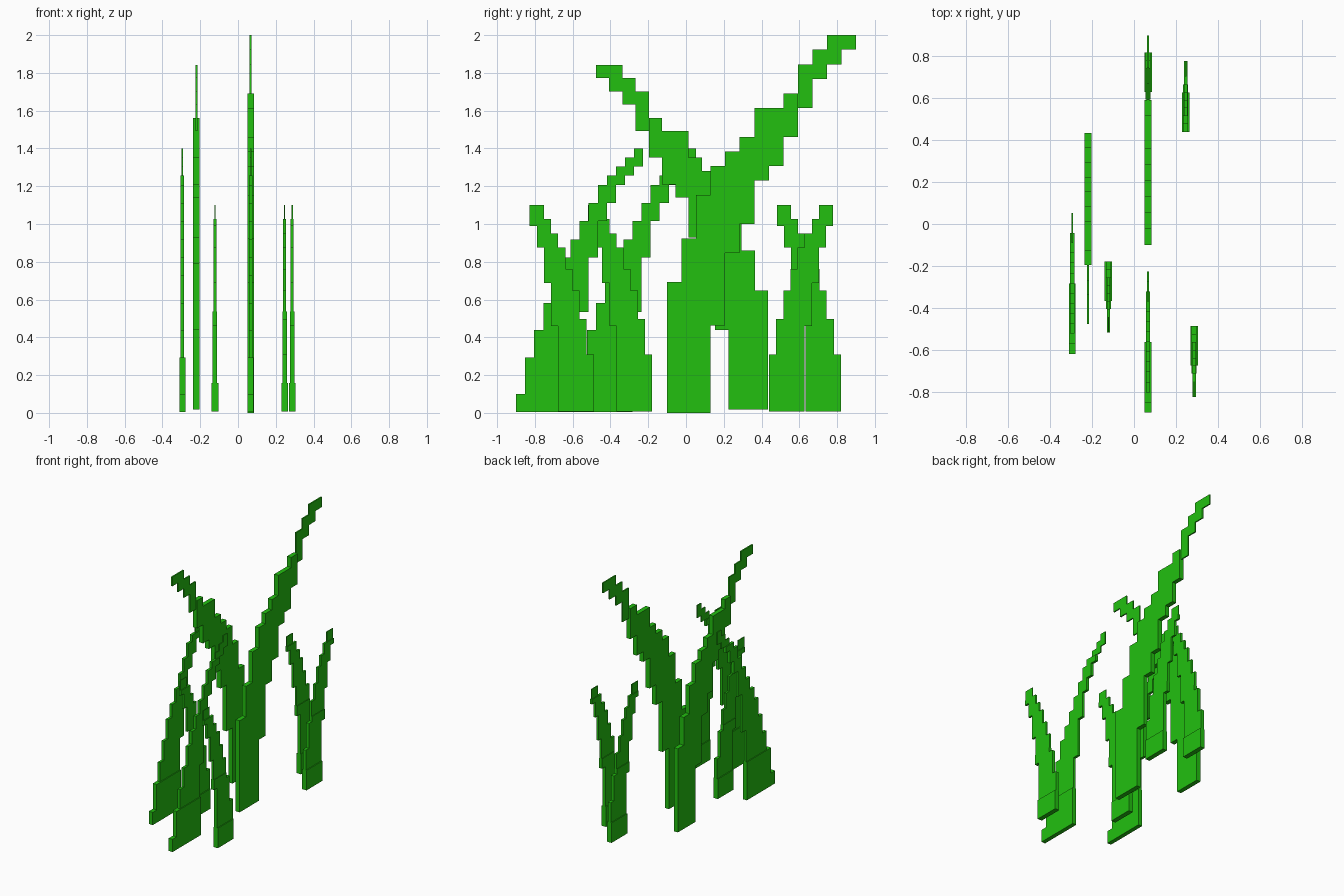
import bpy
import bmesh

cube = bpy.data.objects.get("Cube")
if cube:
    bpy.data.objects.remove(cube, do_unlink=True)

green = bpy.data.materials.new("grass_green")
green.use_nodes = True
colour = (0.016, 0.53, 0.005, 1)
green.diffuse_color = colour
green.node_tree.nodes["Principled BSDF"].inputs["Base Color"].default_value = colour

# Stepped edges as {column: row where that step ends}
# Tiers as (first row, end row, half thickness, last column)
LARGE = dict(
    left={0: 9, 1: 12, 2: 15, 3: 17, 4: 18, 5: 19, 6: 21, 8: 22, 9: 24, 10: 25, 11: 26},
    right={3: 6, 4: 11, 5: 13, 6: 16, 7: 17, 8: 19, 9: 21, 10: 23, 11: 24, 12: 25, 13: 26},
    tiers=[(0, 22, 0.017, 9), (21, 26, 0.005, 13)])
MEDIUM = dict(
    left={0: 2, 1: 6, 2: 9, 3: 12, 4: 15, 5: 17, 6: 19, 7: 21, 8: 23, 9: 25,
          10: 26, 11: 27, 12: 28, 13: 29},
    right={7: 11, 8: 17, 9: 21, 10: 23, 11: 25, 12: 26, 13: 27, 14: 29},
    tiers=[(0, 6, 0.016, 14), (6, 26, 0.01, 14), (26, 29, 0.004, 14)])
SMALL = dict(
    left={0: 8, 1: 13, 2: 17, 3: 20, 4: 23, 5: 25, 6: 27, 7: 29},
    right={5: 12, 6: 18, 7: 23, 8: 26, 9: 29},
    tiers=[(0, 4, 0.018, 9), (4, 14, 0.012, 9), (14, 27, 0.008, 9), (27, 29, 0.003, 9)])


def edge_points(steps, low, high, limit):
    """Staircase corners of one edge between two rows."""
    points, start = [], 0
    for column, end in steps.items():
        a, b = max(start, low), min(end, high)
        if a < b:
            points += [(min(column, limit), a), (min(column, limit), b)]
        start = end
    return list(dict.fromkeys(points))


def blade(name, shape, x, y, z, cell, lean):
    """Flat stepped blade; y is the back of its base, lean its direction."""
    bm = bmesh.new()
    for low, high, half, limit in shape["tiers"]:
        outline = edge_points(shape["right"], low, high, limit)
        outline += reversed(edge_points(shape["left"], low, high, limit))
        verts = [bm.verts.new((x - half, y + lean * c * cell, z + r * cell))
                 for c, r in outline]
        face = bm.faces.new(verts)
        grown = bmesh.ops.extrude_face_region(bm, geom=[face])["geom"]
        bmesh.ops.translate(bm, vec=(2 * half, 0, 0),
                            verts=[g for g in grown if isinstance(g, bmesh.types.BMVert)])
    bmesh.ops.recalc_face_normals(bm, faces=bm.faces)
    mesh = bpy.data.meshes.new(name)
    bm.to_mesh(mesh)
    bm.free()
    mesh.materials.append(green)
    bpy.context.collection.objects.link(bpy.data.objects.new(name, mesh))


# Tall blades
blade("tall_blade_back", LARGE, 0.067, -0.1, 0, 0.0769, 1)
blade("tall_blade_front", LARGE, -0.22, 0.435, 0.017, 0.0702, -1)

# Medium blades
blade("medium_blade_right", MEDIUM, -0.295, -0.62, 0.005, 0.0481, 1)
blade("medium_blade_front", MEDIUM, 0.067, -0.9, 0.005, 0.0481, 1)

# Short blades
blade("short_blade_right", SMALL, -0.122, -0.18, 0.008, 0.0377, -1)
blade("short_blade_back_left", SMALL, 0.247, 0.44, 0.008, 0.0377, 1)
blade("short_blade_back", SMALL, 0.067, 0.82, 0.008, 0.0377, -1)
blade("short_blade_front_left", SMALL, 0.287, -0.488, 0.008, 0.0377, -1)
